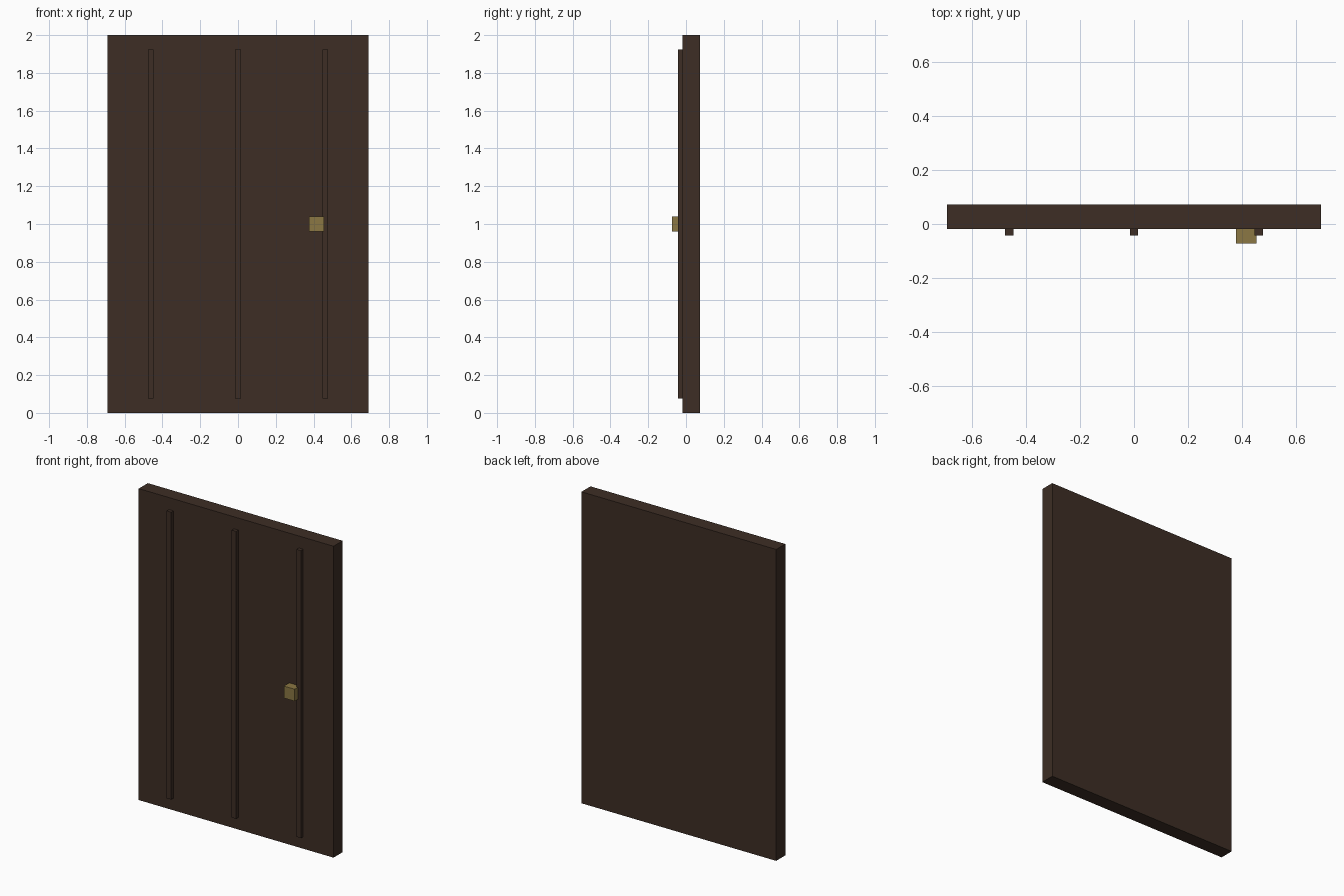
import bpy

if "Cube" in bpy.data.objects:
    bpy.data.objects.remove(bpy.data.objects["Cube"])


def material(name, color):
    m = bpy.data.materials.new(name)
    m.diffuse_color = (*color, 1.0)
    m.use_nodes = True
    m.node_tree.nodes["Principled BSDF"].inputs["Base Color"].default_value = m.diffuse_color
    return m


def box(name, lo, hi, mat):
    """Axis-aligned box between two corners."""
    center = [(a + b) / 2 for a, b in zip(lo, hi)]
    bpy.ops.mesh.primitive_cube_add(size=1, location=center)
    ob = bpy.context.object
    ob.name = name
    ob.scale = [b - a for a, b in zip(lo, hi)]
    bpy.ops.object.transform_apply(location=False, rotation=False, scale=True)
    ob.data.materials.append(mat)
    return ob


wood = material("dark_wood", (0.047, 0.027, 0.018))
brass = material("dull_brass", (0.258, 0.184, 0.056))

FRONT = -0.019  # front face of the door slab

# Door slab
box("door_panel", (-0.692, FRONT, 0), (0.692, 0.073, 2), wood)

# Three raised vertical battens
for i, x in enumerate((-0.4615, 0, 0.4615)):
    box(f"batten_{i + 1}", (x - 0.0154, -0.042, 0.077),
        (x + 0.0154, FRONT + 0.005, 1.923), wood)

# Square handle
box("handle", (0.377, -0.073, 0.9615), (0.454, FRONT + 0.004, 1.0385), brass)
